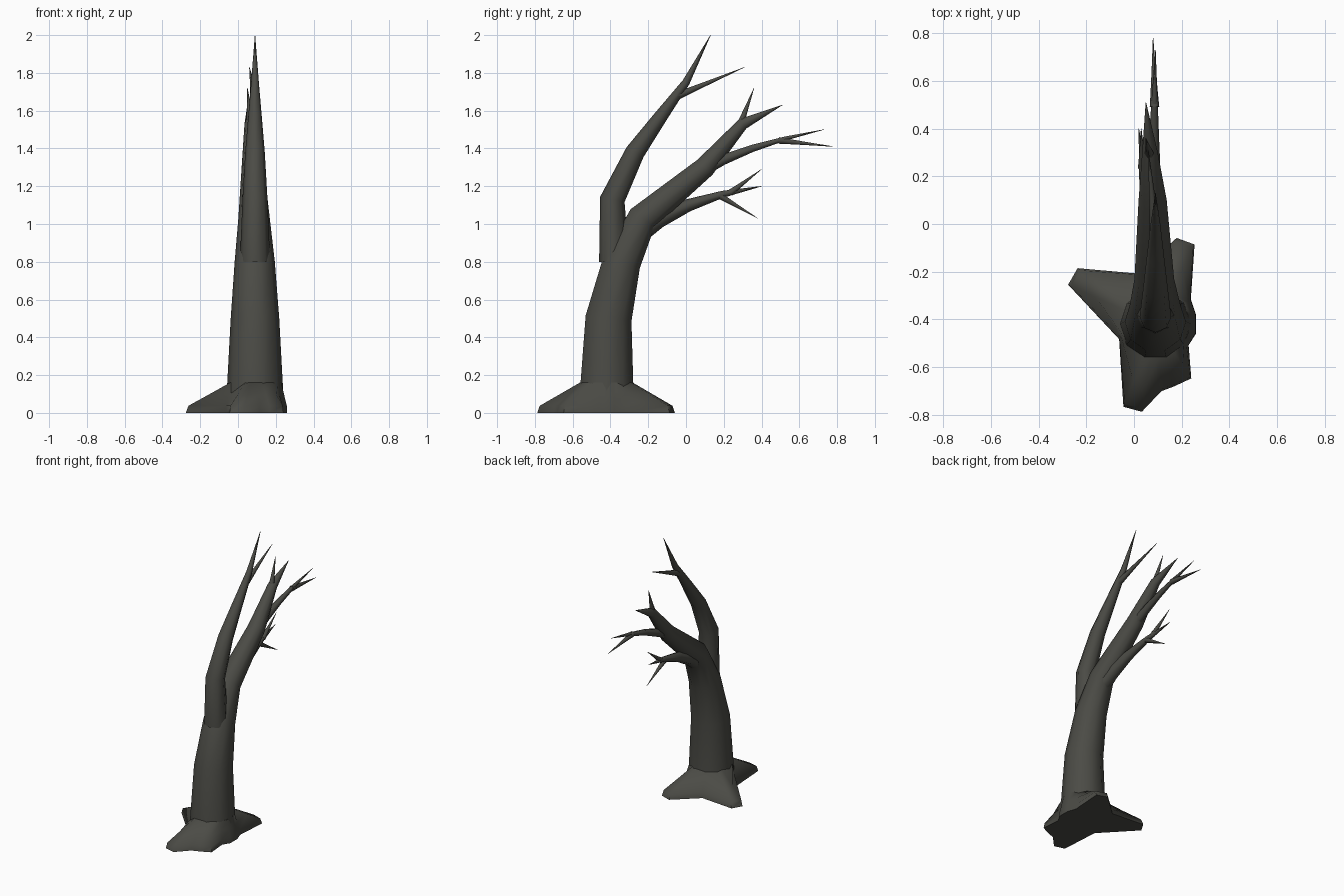
import bpy, bmesh, math
from mathutils import Vector

cube = bpy.data.objects.get("Cube")
if cube:
    bpy.data.objects.remove(cube, do_unlink=True)

bark = bpy.data.materials.new("dark bark")
bark.use_nodes = True
colour = (0.07, 0.07, 0.06, 1)
bark.diffuse_color = colour
shader = bark.node_tree.nodes["Principled BSDF"]
shader.inputs["Base Color"].default_value = colour
shader.inputs["Roughness"].default_value = 0.9

CENTRE_X = 0.09
SIDEWAYS = Vector((1, 0, 0))
UPWARD = Vector((0, 0, 1))


def loft(name, rings):
    """Skin a list of equal-sized rings and cap both ends."""
    mesh_builder = bmesh.new()
    loops = [[mesh_builder.verts.new(point) for point in ring] for ring in rings]
    for lower, upper in zip(loops, loops[1:]):
        for i in range(len(lower)):
            mesh_builder.faces.new((lower[i - 1], lower[i], upper[i], upper[i - 1]))
    mesh_builder.faces.new(loops[0])
    mesh_builder.faces.new(loops[-1])
    bmesh.ops.recalc_face_normals(mesh_builder, faces=mesh_builder.faces)
    mesh = bpy.data.meshes.new(name)
    mesh_builder.to_mesh(mesh)
    mesh_builder.free()
    mesh.materials.append(bark)
    part = bpy.data.objects.new(name, mesh)
    bpy.context.collection.objects.link(part)
    bpy.ops.object.select_all(action='DESELECT')
    part.select_set(True)
    bpy.context.view_layer.objects.active = part
    bpy.ops.object.shade_smooth_by_angle(angle=math.radians(60))


def circle(middle, radius, across, over, sides):
    """Ring of points spanned by two perpendicular directions."""
    turns = [math.tau * i / sides for i in range(sides)]
    return [middle + radius * (math.cos(a) * across + math.sin(a) * over) for a in turns]


def limb(name, path, thickness, sides):
    """Tube along a path, tapering to a point; returns the path."""
    last = len(path) - 1
    rings = []
    for i, point in enumerate(path):
        before, after = path[max(i - 1, 0)], path[min(i + 1, last)]
        along = (point - before).normalized() + (after - point).normalized()
        over = along.cross(SIDEWAYS).normalized()
        across = over.cross(along).normalized()
        radius = max(thickness * (1 - i / last) ** 0.85, 0.001)
        rings.append(circle(point, radius, across, over, sides))
    loft(name, rings)
    return path


def profile(points, drift=0):
    """Path from side-on points, drifting sideways toward the tip."""
    last = len(points) - 1
    return [Vector((CENTRE_X + drift * (i / last) ** 3, y, z))
            for i, (y, z) in enumerate(points)]


def sprout(name, parent, place, tip, thickness=0.02, arch=0, sides=6):
    """Arched offshoot growing from a place along its parent's path."""
    i = int(place)
    root = parent[i].lerp(parent[i + 1], place - i)
    tip = Vector(tip)
    bend = root.lerp(tip, 0.35) + arch * UPWARD
    steps = [step / 4 for step in range(5)]
    path = [root.lerp(bend, s).lerp(bend.lerp(tip, s), s) for s in steps]
    return limb(name, path, thickness, sides)


# Trunk sweeping back into the middle limb, and the upright front limb
trunk = limb("trunk", profile([
    (-0.42, 0.1), (-0.41, 0.5), (-0.34, 0.8), (-0.23, 1.03),
    (0.1, 1.3), (0.3, 1.53), (0.51, 1.63)], drift=-0.04), 0.15, sides=10)
front_limb = limb("front_limb", profile([
    (-0.38, 0.8), (-0.39, 1.13), (-0.27, 1.38),
    (-0.14, 1.56), (0, 1.75), (0.13, 2)]), 0.08, sides=8)

# Branches leaving the back of the trunk
back_branch = sprout("back_branch", trunk, 3.9, (0.09, 0.73, 1.5), 0.04, arch=0.06)
low_branch = sprout("low_branch", trunk, 2.6, (0.02, 0.4, 1.2), 0.06, arch=0.1, sides=8)

# Fine twigs
sprout("front_limb_twig", front_limb, 3.6, (0.06, 0.31, 1.83), 0.025)
sprout("middle_limb_twig", trunk, 4.9, (0.05, 0.36, 1.72), 0.025)
sprout("back_branch_twig", back_branch, 2.8, (0.08, 0.78, 1.41))
sprout("low_branch_upper_twig", low_branch, 3.2, (0.03, 0.4, 1.29))
sprout("low_branch_lower_twig", low_branch, 2.9, (0.05, 0.38, 1.03))

# Spreading roots: bearing in degrees and reach of each toe, with valleys between
toes = [(255, 0.37), (295, 0.27), (360, 0.17), (430, 0.37), (510, 0.4)]
foot = Vector((CENTRE_X, -0.42, 0))
outline = []
for i, (bearing, reach) in enumerate(toes):
    next_bearing, next_reach = toes[(i + 1) % len(toes)]
    gap = math.radians((next_bearing - bearing) % 360)
    angle = math.radians(bearing)
    outward = Vector((math.cos(angle), math.sin(angle), 0))
    edge = UPWARD.cross(outward) * 0.04
    outline += [outward * reach - edge, outward * reach + edge]
    angle += gap / 2
    valley = max((reach + next_reach) / 2 * (1 + math.cos(gap)) / 2, 0.165)
    outline.append(Vector((math.cos(angle), math.sin(angle), 0)) * valley)
rings = [[foot + point for point in outline]]
for rise in (0.06, 0.5, 1):
    height = UPWARD * (0.03 + 0.13 * rise)
    rings.append([foot + point.lerp(point.normalized() * 0.143, rise) + height
                  for point in outline])
loft("roots", rings)
